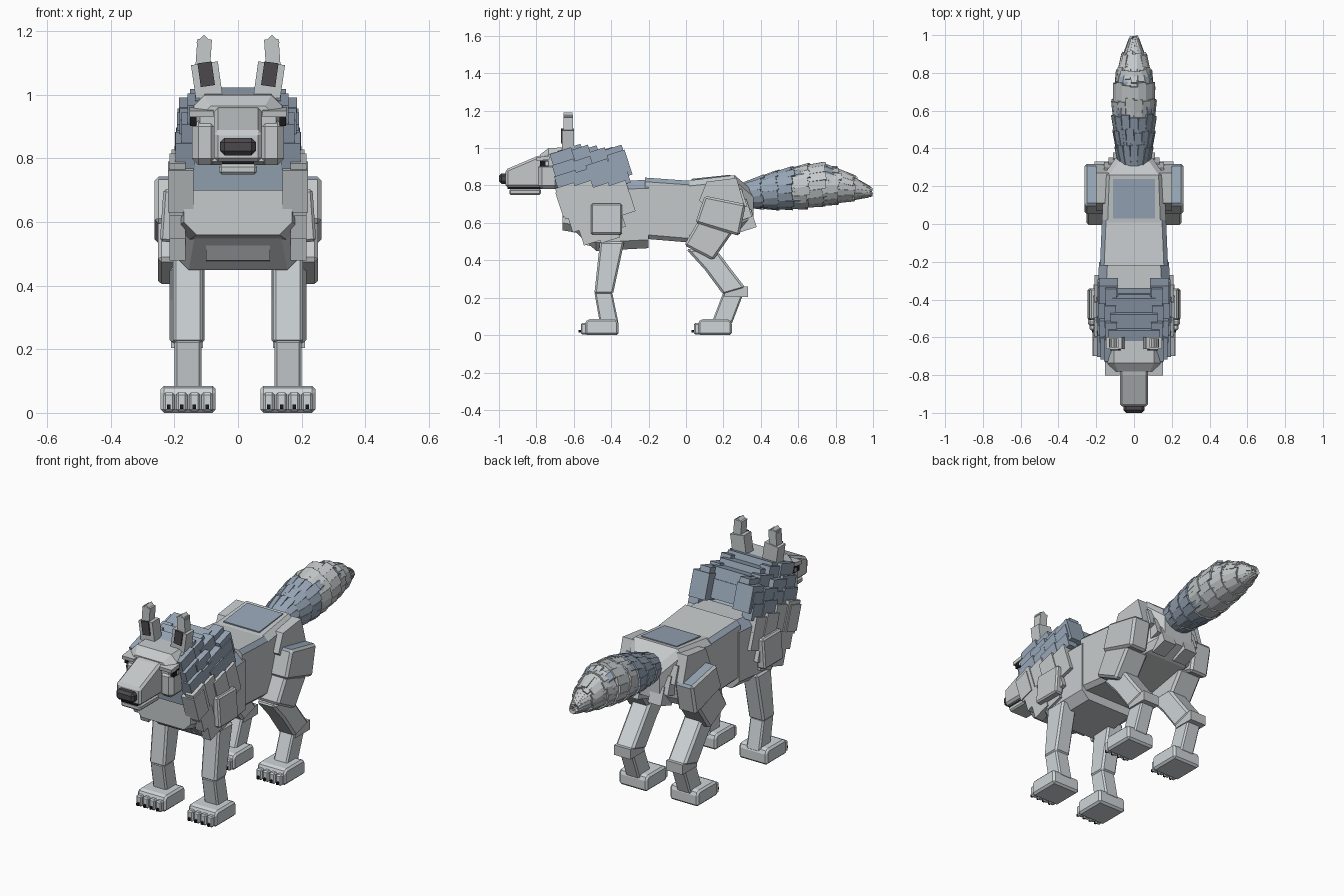
import bpy, bmesh, math, random
from mathutils import Matrix, Vector

random.seed(4)
cube = bpy.data.objects.get("Cube")
if cube:
    bpy.data.objects.remove(cube, do_unlink=True)


def material(name, r, g, b):
    m = bpy.data.materials.new(name)
    m.use_nodes = True
    m.diffuse_color = (r, g, b, 1)
    m.node_tree.nodes["Principled BSDF"].inputs["Base Color"].default_value = (r, g, b, 1)
    return m


GREY = material("light grey fur", 0.56, 0.59, 0.60)
PALE = material("pale leg fur", 0.62, 0.66, 0.68)
BLUE = material("blue grey fur", 0.31, 0.38, 0.47)
DARK = material("dark skin", 0.07, 0.065, 0.07)
BLACK = material("black", 0.01, 0.01, 0.012)


def finish(name, bm, mat, mirror=False, bevel=0, accent=None, rule=None):
    """Turn a bmesh into an object, with optional second colour, bevel and mirror."""
    bmesh.ops.recalc_face_normals(bm, faces=bm.faces)
    bm.normal_update()
    if rule:
        for f in bm.faces:
            f.material_index = int(rule(f))
    me = bpy.data.meshes.new(name)
    bm.to_mesh(me)
    bm.free()
    me.materials.append(mat)
    if accent:
        me.materials.append(accent)
    ob = bpy.data.objects.new(name, me)
    bpy.context.collection.objects.link(ob)
    if bevel:
        mod = ob.modifiers.new("Bevel", "BEVEL")
        mod.width, mod.segments = bevel, 1
    if mirror:
        ob.modifiers.new("Mirror", "MIRROR").use_mirror_merge = False
    return ob


def prism(name, profile, x0, x1, mat, **kw):
    """Extrude a side profile of (y, z) points from x0 to x1."""
    bm = bmesh.new()
    a, b = ([bm.verts.new((x, y, z)) for y, z in profile] for x in (x0, x1))
    bm.faces.new(a)
    bm.faces.new(b)
    n = len(a)
    for i in range(n):
        j = (i + 1) % n
        bm.faces.new((a[i], a[j], b[j], b[i]))
    return finish(name, bm, mat, **kw)


def loft(name, rings, chamfer, mat, **kw):
    """Octagonal sections along y, each given as (y, bottom, top, half width)."""
    bm = bmesh.new()
    loops = []
    for y, lo, hi, w in rings:
        c = chamfer
        pts = [(w, lo + c), (w, hi - c), (w - c, hi), (c - w, hi),
               (-w, hi - c), (-w, lo + c), (c - w, lo), (w - c, lo)]
        loops.append([bm.verts.new((x, y, z)) for x, z in pts])
    bm.faces.new(loops[0])
    bm.faces.new(loops[-1])
    for a, b in zip(loops, loops[1:]):
        for i in range(8):
            j = (i + 1) % 8
            bm.faces.new((a[i], a[j], b[j], b[i]))
    return finish(name, bm, mat, **kw)


def add_box(bm, centre, size, rot=None):
    m = Matrix.Translation(centre) @ (rot or Matrix()) @ Matrix.Diagonal((*size, 1))
    return bmesh.ops.create_cube(bm, size=1, matrix=m)


def box(name, centre, size, mat, tilt=0, lean=0, **kw):
    bm = bmesh.new()
    rot = Matrix.Rotation(math.radians(lean), 4, 'Y') @ Matrix.Rotation(math.radians(tilt), 4, 'X')
    add_box(bm, centre, size, rot)
    return finish(name, bm, mat, **kw)


# Torso, with blue upper chamfers
def shoulder_edge(f):
    return 0.3 < f.normal.z < 0.95


loft("chest", [(-0.60, 0.56, 0.79, 0.18), (-0.48, 0.45, 0.82, 0.2), (-0.2, 0.465, 0.83, 0.185)],
     0.045, GREY, accent=BLUE, rule=shoulder_edge)
loft("waist", [(-0.22, 0.515, 0.842, 0.18), (0.02, 0.495, 0.825, 0.17)],
     0.022, GREY, accent=BLUE, rule=shoulder_edge)
loft("rump", [(0.0, 0.5, 0.825, 0.17), (0.26, 0.55, 0.855, 0.16), (0.36, 0.6, 0.77, 0.09)],
     0.03, GREY)
box("back_patch", (0, 0.135, 0.842), (0.22, 0.21, 0.009), BLUE, tilt=6)
loft("chest_ruff", [(-0.66, 0.56, 0.72, 0.17), (-0.54, 0.54, 0.80, 0.2)], 0.04, GREY)
prism("chest_tuft", [(-0.58, 0.55), (-0.5, 0.55), (-0.44, 0.46), (-0.53, 0.48)], -0.1, 0.1, GREY)
prism("throat", [(-0.68, 0.79), (-0.67, 0.70), (-0.5, 0.68), (-0.36, 0.82), (-0.5, 0.92), (-0.66, 0.94)],
      -0.14, 0.14, BLUE)

# Mane: overlapping tilted blocks around the neck
TILT = Matrix.Rotation(math.radians(18), 4, 'X')
bm = bmesh.new()
for row, x in enumerate((0.17, 0.155, 0.125)):
    for col in range(4):
        y = -0.635 + col * 0.09 - row * 0.012
        z = 0.825 + row * 0.06 + (col % 2) * 0.014
        add_box(bm, (x + random.uniform(-0.008, 0.008), y, z), (0.06, 0.12, 0.085), TILT)
finish("mane_sides", bm, BLUE, mirror=True)
bm = bmesh.new()
for i in range(3):
    add_box(bm, (0, -0.61 + i * 0.085, 0.955 - i * 0.008), (0.27 - 0.02 * i, 0.13, 0.1), TILT)
add_box(bm, (0, -0.42, 0.88), (0.24, 0.14, 0.1), TILT)
finish("mane_top", bm, BLUE)
box("mane_tuft", (0.135, -0.355, 0.91), (0.1, 0.1, 0.14), BLUE, tilt=18, mirror=True)

# Grey fur blocks over the shoulders
bm = bmesh.new()
for row, (z, start, count) in enumerate(((0.755, -0.635, 4), (0.68, -0.61, 4), (0.61, -0.57, 3), (0.54, -0.51, 2))):
    for col in range(count):
        add_box(bm, (0.19 - 0.006 * (col % 2), start + col * 0.092, z + 0.012 * (col % 2)),
                (0.05, 0.105, 0.095), TILT)
finish("shoulder_fur", bm, GREY, mirror=True)
box("ruff_block", (0.18, -0.635, 0.71), (0.08, 0.09, 0.14), GREY, tilt=18, mirror=True)
box("shoulder_plate", (0.215, -0.425, 0.62), (0.05, 0.165, 0.165), GREY, lean=-4, mirror=True, bevel=0.008)

# Head
loft("head", [(-0.78, 0.79, 0.965, 0.12), (-0.735, 0.78, 1.0, 0.14), (-0.6, 0.78, 1.005, 0.14)], 0.035, GREY)
box("cheek", (0.105, -0.735, 0.85), (0.08, 0.11, 0.14), GREY, mirror=True, bevel=0.02)
prism("muzzle", [(-0.965, 0.79), (-0.76, 0.79), (-0.76, 0.965), (-0.80, 0.955), (-0.965, 0.885)],
      -0.075, 0.075, GREY, bevel=0.012)
box("lower_jaw", (0, -0.86, 0.766), (0.12, 0.17, 0.032), GREY, bevel=0.008)
box("mouth_line", (0, -0.86, 0.786), (0.1, 0.19, 0.008), BLACK)
box("nose", (0, -0.975, 0.837), (0.112, 0.05, 0.056), DARK, bevel=0.014)
box("brow", (0.115, -0.765, 0.945), (0.075, 0.07, 0.02), GREY, tilt=8, mirror=True)
box("eye", (0.141, -0.757, 0.918), (0.02, 0.045, 0.032), BLACK, mirror=True)
box("eye_glint", (0.15, -0.745, 0.918), (0.006, 0.014, 0.02), PALE, mirror=True)

# Ears
box("ear_base", (0.098, -0.63, 1.045), (0.085, 0.065, 0.11), GREY, lean=8, mirror=True)
box("ear_inner", (0.1, -0.665, 1.065), (0.045, 0.009, 0.075), DARK, lean=8, mirror=True)
bm = bmesh.new()
add_box(bm, (0.108, -0.63, 1.13), (0.046, 0.05, 0.09), Matrix.Rotation(math.radians(-4), 4, 'Y'))
add_box(bm, (0.107, -0.63, 1.165), (0.034, 0.048, 0.034), Matrix.Rotation(math.radians(45), 4, 'Y'))
finish("ear_tip", bm, GREY, mirror=True)

# Front legs
prism("front_leg_upper", [(-0.46, 0.5), (-0.33, 0.5), (-0.39, 0.22), (-0.49, 0.22)],
      0.11, 0.205, PALE, mirror=True, bevel=0.01)
prism("front_leg_lower", [(-0.49, 0.23), (-0.395, 0.23), (-0.36, 0.06), (-0.46, 0.06)],
      0.115, 0.2, PALE, mirror=True, bevel=0.008)

# Hind legs
prism("haunch", [(0.07, 0.72), (0.11, 0.82), (0.27, 0.84), (0.31, 0.70), (0.2, 0.6)],
      0.13, 0.2, GREY, mirror=True)
prism("thigh_upper", [(0.10, 0.745), (0.32, 0.70), (0.285, 0.53), (0.05, 0.6)],
      0.15, 0.262, GREY, mirror=True, bevel=0.012, accent=BLUE, rule=lambda f: f.normal.z > 0.6)
prism("thigh_lower", [(0.065, 0.61), (0.25, 0.55), (0.145, 0.40), (-0.01, 0.48)],
      0.11, 0.252, GREY, mirror=True, bevel=0.012)
prism("shin", [(0.0, 0.46), (0.16, 0.46), (0.235, 0.36), (0.32, 0.25), (0.2, 0.215), (0.1, 0.35)],
      0.105, 0.215, PALE, mirror=True, bevel=0.012)
box("hock", (0.16, 0.268, 0.232), (0.1, 0.125, 0.055), GREY, mirror=True)
prism("hind_leg_lower", [(0.2, 0.23), (0.31, 0.23), (0.245, 0.06), (0.135, 0.06)],
      0.115, 0.2, PALE, mirror=True, bevel=0.008)

# Paws with four toes and claws
for end, y in (("front", -0.455), ("hind", 0.15)):
    prism(end + "_paw", [(y - 0.085, 0), (y + 0.095, 0), (y + 0.095, 0.07), (y + 0.08, 0.085), (y - 0.07, 0.085),
                         (y - 0.085, 0.07)], 0.07, 0.243, PALE, mirror=True, bevel=0.014)
    toes, claws = bmesh.new(), bmesh.new()
    for i in range(4):
        x = 0.097 + 0.04 * i
        add_box(toes, (x, y - 0.085, 0.034), (0.035, 0.045, 0.06))
        add_box(claws, (x, y - 0.11, 0.02), (0.011, 0.02, 0.014))
    finish(end + "_toes", toes, PALE, mirror=True, bevel=0.007)
    finish(end + "_claws", claws, BLACK, mirror=True)

# Fur at the back of the rump
bm = bmesh.new()
for i in range(3):
    add_box(bm, (0.07 + 0.025 * i, 0.315 - 0.025 * i, 0.61 + 0.055 * i), (0.08, 0.1, 0.1), TILT)
finish("rump_fur", bm, GREY, mirror=True)

# Tail: shingled slabs around a curved spindle, blue at the root
KEYS = [(0.27, 0.745, 0.07, 0.05), (0.42, 0.765, 0.095, 0.085), (0.6, 0.79, 0.112, 0.112),
        (0.75, 0.808, 0.10, 0.108), (0.88, 0.79, 0.066, 0.07), (1.0, 0.762, 0.008, 0.01)]


def tail_point(y, angle, grow=1.0):
    for a, b in zip(KEYS, KEYS[1:]):
        if y <= b[0] or b is KEYS[-1]:
            t = min(1, (y - a[0]) / (b[0] - a[0]))
            z, w, h = (p + (q - p) * t for p, q in zip(a[1:], b[1:]))
            return Vector((math.cos(angle) * w * grow, y, z + math.sin(angle) * h * grow))


loft("tail_core", [(y, z - h * 0.85, z + h * 0.85, w * 0.85) for y, z, w, h in KEYS[:-1]], 0.025, BLUE)
slabs = {"tail_root_fur": bmesh.new(), "tail_tip_fur": bmesh.new()}
COUNT = 16
for ring in range(8):
    for j in range(COUNT):
        ang = math.tau * (j + 0.5 * (ring % 2)) / COUNT
        y0 = 0.26 + ring * 0.082 + random.uniform(-0.012, 0.012)
        y1 = min(y0 + 0.15, 0.995)
        p, q = tail_point(y0, ang, 0.93), tail_point(y1, ang, 1.03)
        along = (q - p).normalized()
        out = Vector((math.cos(ang), 0, math.sin(ang)))
        side = along.cross(out).normalized()
        out = side.cross(along)
        rot = Matrix((side, along, out)).transposed().to_4x4()
        mid = (p + q) / 2
        wide = max(0.012, 0.42 * (tail_point((y0 + y1) / 2, 0) - tail_point((y0 + y1) / 2, math.pi)).length / 2)
        key = "tail_root_fur" if ring < 3 else "tail_tip_fur"
        add_box(slabs[key], mid, (wide, (q - p).length, 0.016), rot)
finish("tail_root_fur", slabs["tail_root_fur"], BLUE)
finish("tail_tip_fur", slabs["tail_tip_fur"], GREY)
